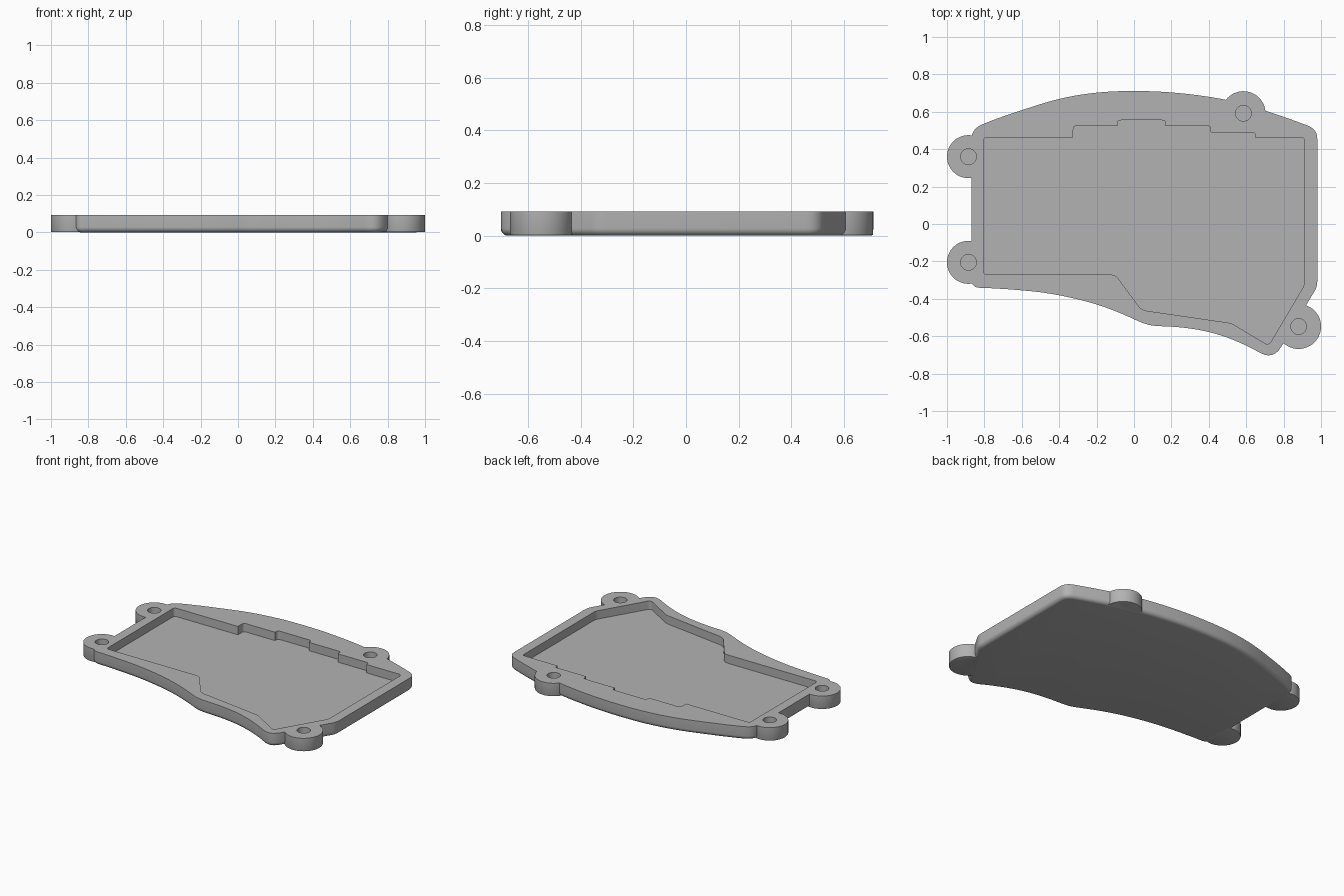
import bpy, bmesh, math
from mathutils import Vector

default = bpy.data.objects.get("Cube")
if default:
    bpy.data.objects.remove(default, do_unlink=True)

HEIGHT = 0.092     # overall thickness
FLOOR = 0.035      # level of the pocket and hole floors
OVER = 0.15        # rough height before the top is trimmed flat

grey = bpy.data.materials.new("plain grey")
grey.use_nodes = True
grey.diffuse_color = (0.45, 0.45, 0.45, 1)
grey.node_tree.nodes["Principled BSDF"].inputs["Base Color"].default_value = (0.45, 0.45, 0.45, 1)


def rounded(points, default_r, steps=6):
    """Round every corner of a closed outline; a point may carry its own radius."""
    out = []
    n = len(points)
    for i, p in enumerate(points):
        r = p[2] if len(p) > 2 else default_r
        c = Vector(p[:2])
        a = Vector(points[i - 1][:2]) - c
        b = Vector(points[(i + 1) % n][:2]) - c
        start = c + a.normalized() * min(r, a.length * 0.49)
        end = c + b.normalized() * min(r, b.length * 0.49)
        for k in range(steps + 1):
            t = k / steps
            out.append(start * (1 - t) ** 2 + c * 2 * t * (1 - t) + end * t * t)
    return out


def circle(cx, cy, r, n=48):
    return [Vector((cx + r * math.cos(2 * math.pi * i / n),
                    cy + r * math.sin(2 * math.pi * i / n))) for i in range(n)]


def prism(name, outline, z0, z1, bottom_round=0.0, segments=5):
    """Extrude an outline from z0 to z1, optionally rounding the lower rim."""
    bm = bmesh.new()
    base = bm.faces.new([bm.verts.new((p.x, p.y, z0)) for p in outline])
    top = bmesh.ops.extrude_face_region(bm, geom=[base], use_keep_orig=True)["geom"]
    for v in top:
        if isinstance(v, bmesh.types.BMVert):
            v.co.z = z1
    bmesh.ops.recalc_face_normals(bm, faces=bm.faces)
    if bottom_round:
        rim = [e for e in bm.edges if all(abs(v.co.z - z0) < 1e-5 for v in e.verts)]
        bmesh.ops.bevel(bm, geom=rim, offset=bottom_round, segments=segments,
                        profile=0.5, affect='EDGES', clamp_overlap=False)
    mesh = bpy.data.meshes.new(name)
    bm.to_mesh(mesh)
    bm.free()
    mesh.materials.append(grey)
    obj = bpy.data.objects.new(name, mesh)
    bpy.context.collection.objects.link(obj)
    return obj


def combine(target, tool, operation):
    """Apply a boolean and discard the tool."""
    bpy.context.view_layer.objects.active = target
    mod = target.modifiers.new("combine", 'BOOLEAN')
    mod.operation = operation
    mod.solver = 'EXACT'
    mod.object = tool
    bpy.ops.object.modifier_apply(modifier=mod.name)
    bpy.data.objects.remove(tool, do_unlink=True)


# Body: bowed back edge, straight sides, wavy front edge with a pointed corner
body_outline = [
    (-0.87, -0.34, 0.05), (-0.78, -0.342), (-0.61, -0.353), (-0.45, -0.37),
    (-0.24, -0.415), (-0.077, -0.473), (0.075, -0.544, 0.06), (0.245, -0.55),
    (0.405, -0.575), (0.565, -0.63), (0.745, -0.727, 0.08),
    (0.98, -0.335, 0.03), (0.98, 0.505, 0.05), (0.885, 0.543), (0.70, 0.608),
    (0.495, 0.667), (0.245, 0.702), (0.03, 0.713), (-0.185, 0.707),
    (-0.40, 0.673), (-0.72, 0.57), (-0.87, 0.508, 0.06)]
tray = prism("cover_tray", rounded(body_outline, 0.12), 0.0, OVER, bottom_round=0.028)

# Mounting lugs: x, y, radius
lugs = [(-0.885, 0.36, 0.115), (-0.885, -0.205, 0.115),
        (0.585, 0.592, 0.118), (0.88, -0.548, 0.12)]
for x, y, r in lugs:
    combine(tray, prism("lug", circle(x, y, r), 0.0015, OVER + 0.02, 0.005, 2), 'UNION')

# Trim the top flat
square = [Vector(p) for p in ((-2, -2), (2, -2), (2, 2), (-2, 2))]
combine(tray, prism("top_trim", square, HEIGHT, 0.5), 'DIFFERENCE')

# Pocket with a stepped back wall
pocket_outline = [
    (-0.805, -0.27), (-0.10, -0.27, 0.03), (0.04, -0.46, 0.03), (0.52, -0.53),
    (0.72, -0.65, 0.025), (0.912, -0.325), (0.912, 0.463), (0.647, 0.463, 0.002),
    (0.647, 0.49), (0.41, 0.49, 0.002), (0.41, 0.525), (0.168, 0.525, 0.002),
    (0.168, 0.555), (-0.088, 0.555), (-0.088, 0.525, 0.002), (-0.325, 0.525),
    (-0.325, 0.463, 0.002), (-0.805, 0.463)]
combine(tray, prism("pocket", rounded(pocket_outline, 0.02, 4), FLOOR, 0.3), 'DIFFERENCE')

# Blind screw holes
for x, y, r in lugs:
    combine(tray, prism("screw_hole", circle(x, y, 0.042, 32), FLOOR, 0.3), 'DIFFERENCE')

# Smooth curved walls, keep rims sharp
bpy.ops.object.select_all(action='DESELECT')
tray.select_set(True)
bpy.context.view_layer.objects.active = tray
bpy.ops.object.shade_smooth_by_angle(angle=math.radians(30))
